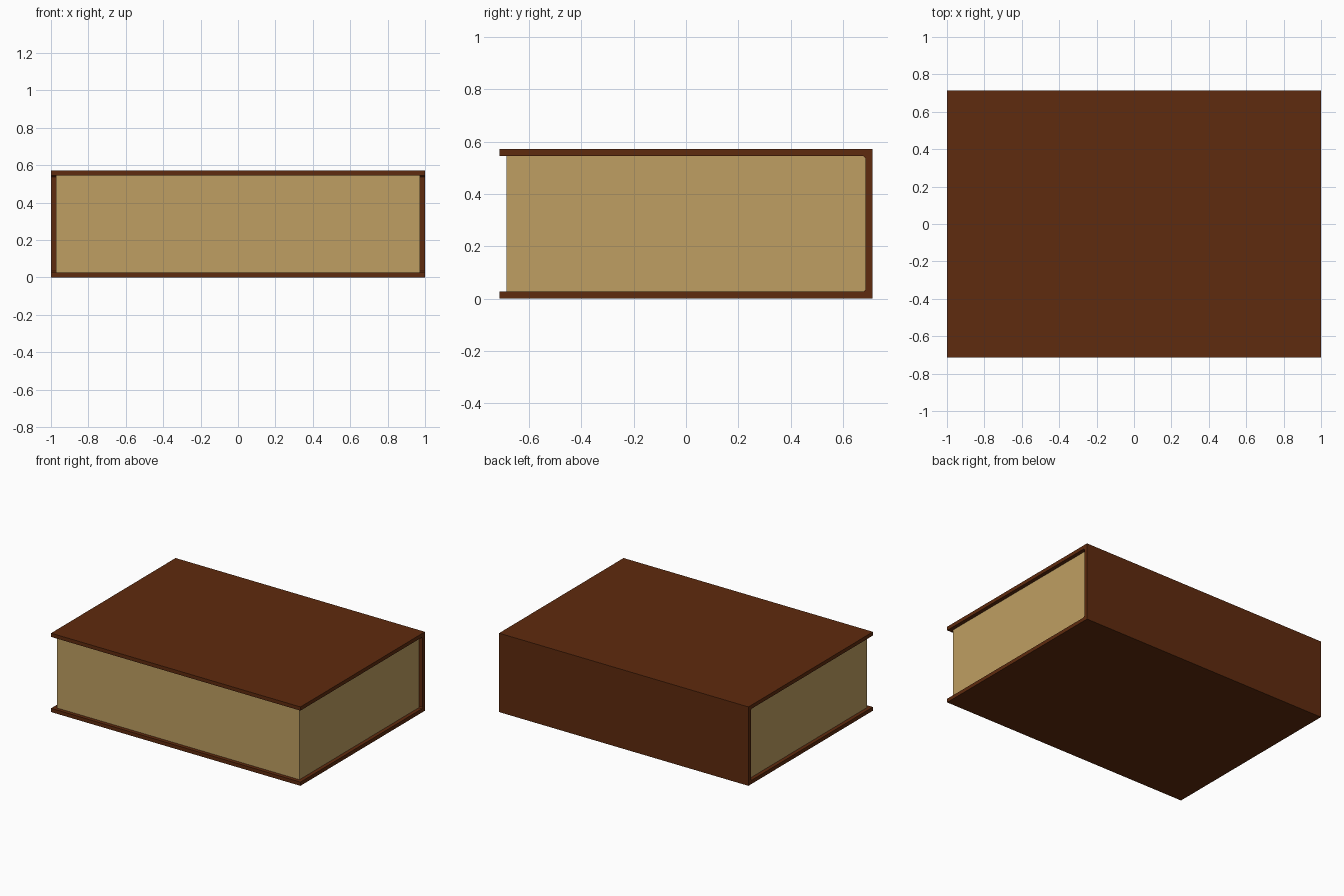
import bpy, bmesh

if "Cube" in bpy.data.objects:
    bpy.data.objects.remove(bpy.data.objects["Cube"])

W, D, H, T = 1.0, 0.713, 0.572, 0.027   # half length, half depth, height, board thickness


def material(name, rgb):
    m = bpy.data.materials.new(name)
    m.diffuse_color = (*rgb, 1.0)
    m.use_nodes = True
    m.node_tree.nodes["Principled BSDF"].inputs["Base Color"].default_value = m.diffuse_color
    return m


def extrude_profile(name, profile, half, mat):
    """Extrude a (y, z) outline along x, centred on x = 0."""
    bm = bmesh.new()
    face = bm.faces.new([bm.verts.new((-half, y, z)) for y, z in profile])
    ext = bmesh.ops.extrude_face_region(bm, geom=[face])
    bmesh.ops.translate(bm, vec=(2 * half, 0, 0),
                        verts=[g for g in ext["geom"] if isinstance(g, bmesh.types.BMVert)])
    bmesh.ops.recalc_face_normals(bm, faces=bm.faces)
    me = bpy.data.meshes.new(name)
    bm.to_mesh(me)
    bm.free()
    me.materials.append(mat)
    ob = bpy.data.objects.new(name, me)
    bpy.context.collection.objects.link(ob)
    return ob


leather = material("brown_leather", (0.114, 0.0237, 0.0044))
paper = material("aged_paper", (0.520, 0.347, 0.122))

# Cover: two boards and a spine as one C-shaped outline, small chamfers inside the spine
c = 0.008
i = D - T
extrude_profile("cover", [
    (-D, 0), (D, 0), (D, H), (-D, H), (-D, H - T),
    (i - c, H - T), (i, H - T - c), (i, T + c), (i - c, T), (-D, T)], W, leather)

# Page block: set in from the open edges, fitted against boards and spine
extrude_profile("pages", [
    (-i, T), (i - c, T), (i, T + c), (i, H - T - c), (i - c, H - T), (-i, H - T)],
    W - T, paper)
